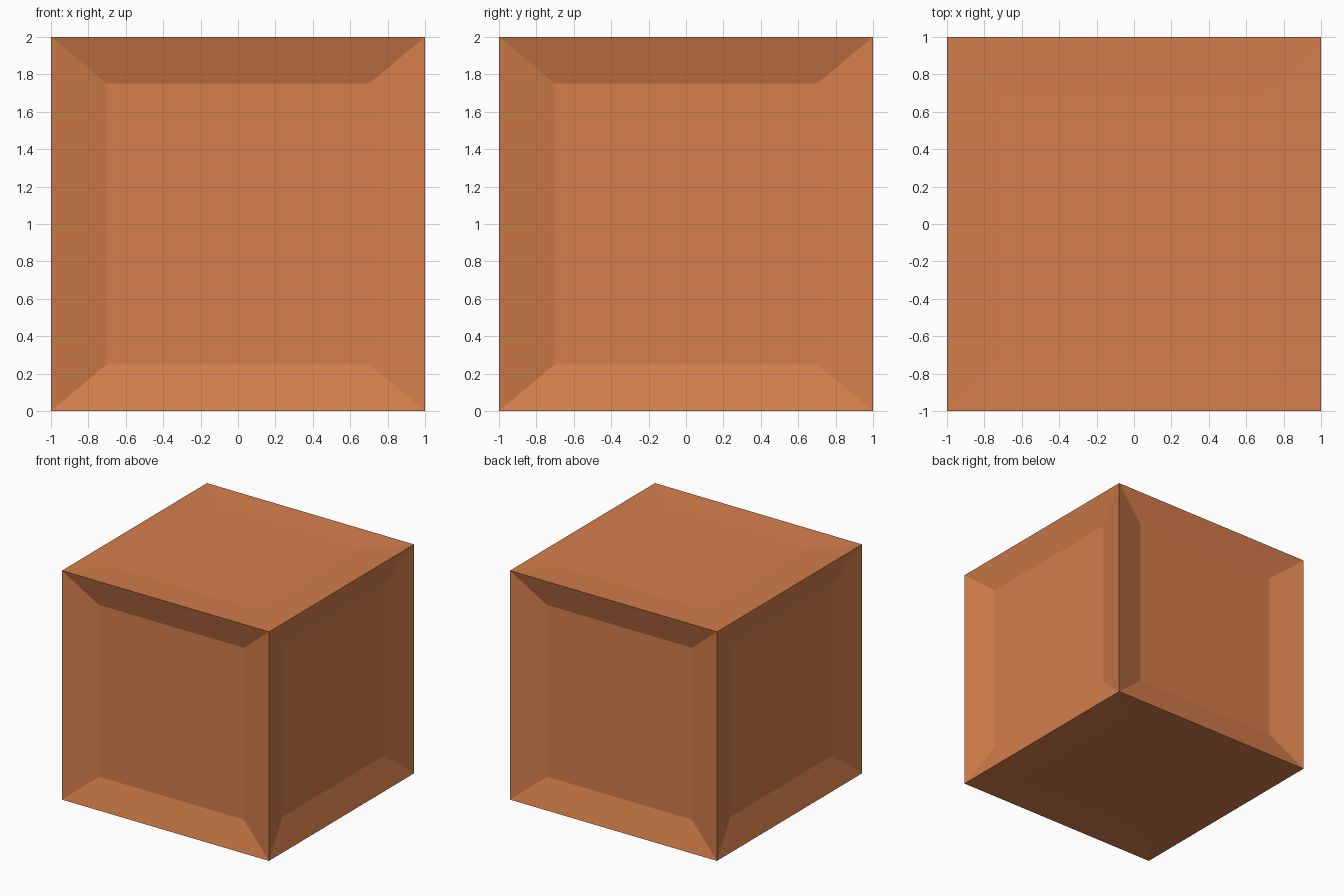
import bpy, bmesh
from mathutils import Vector

if "Cube" in bpy.data.objects:
    bpy.data.objects.remove(bpy.data.objects["Cube"])

# Flat colour
mat = bpy.data.materials.new("terracotta orange")
mat.diffuse_color = (0.66, 0.208, 0.071, 1.0)
mat.use_nodes = True
mat.node_tree.nodes["Principled BSDF"].inputs["Base Color"].default_value = mat.diffuse_color

SIDE_DEPTH, CAP_DEPTH = 0.08, 0.012   # recess of the side panels / top and bottom

# Cube standing on the ground
bm = bmesh.new()
bmesh.ops.create_cube(bm, size=2.0)
bmesh.ops.translate(bm, verts=bm.verts, vec=(0, 0, 1))
bm.normal_update()

# Sunken panel with sloped borders on every face
for face in list(bm.faces):
    n = face.normal.copy()
    cap = abs(n.z) > 0.5
    centre = face.calc_center_median()
    bmesh.ops.inset_individual(bm, faces=[face], thickness=0.1, depth=0.0)
    for v in face.verts:
        d = v.co - centre
        across = 0.7
        up = 0.7 if cap else 0.75
        new = Vector([0.0 if abs(n[i]) > 0.5 else
                      (1 if d[i] > 0 else -1) * (up if i == 2 else across)
                      for i in range(3)])
        v.co = centre + new - n * (CAP_DEPTH if cap else SIDE_DEPTH)

bmesh.ops.recalc_face_normals(bm, faces=bm.faces)
mesh = bpy.data.meshes.new("panelled_block")
bm.to_mesh(mesh)
bm.free()
mesh.materials.append(mat)
bpy.context.collection.objects.link(bpy.data.objects.new("panelled_block", mesh))
